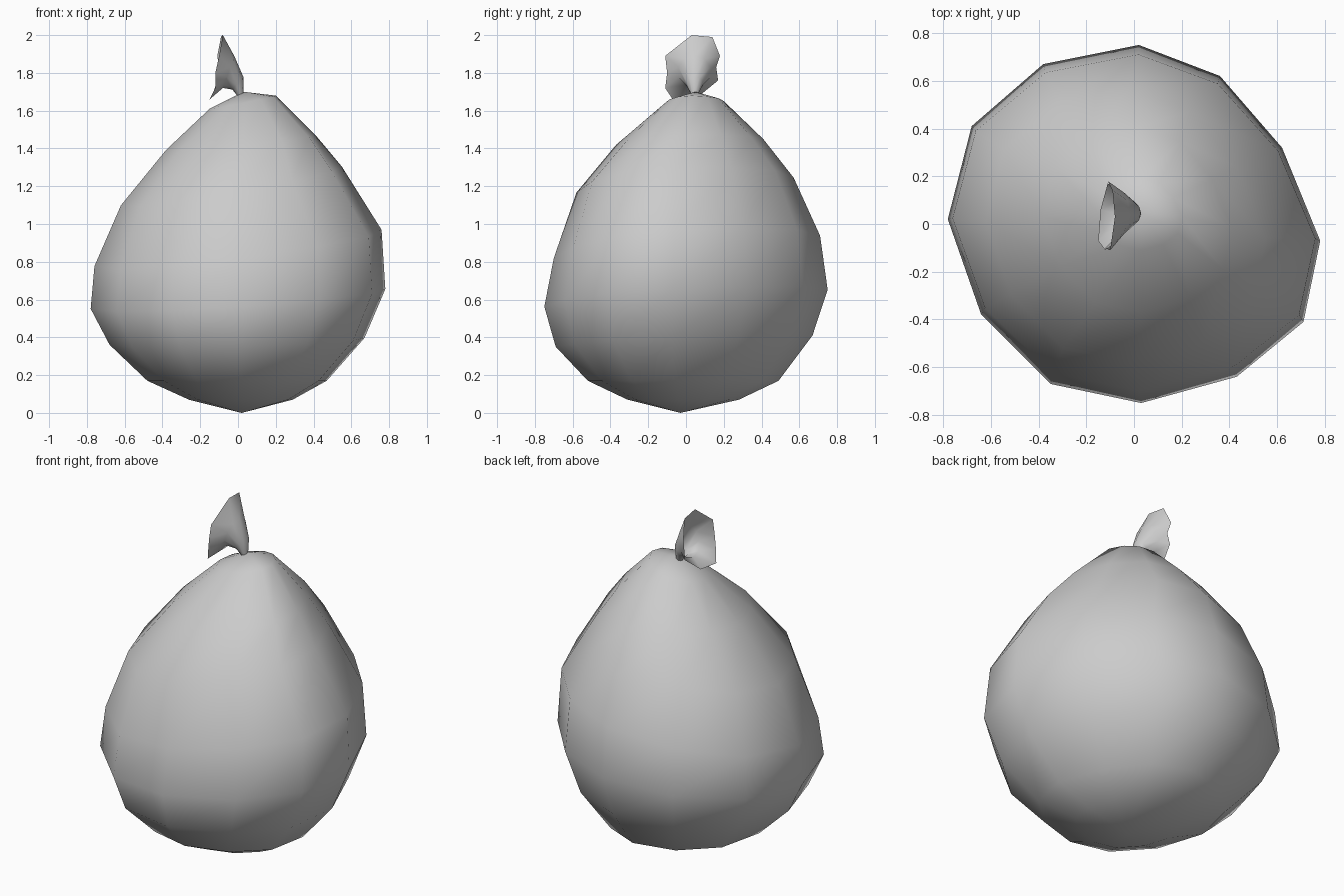
import bpy, bmesh
from math import cos, sin, tau

if "Cube" in bpy.data.objects:
    bpy.data.objects.remove(bpy.data.objects["Cube"])


def skin(name, rings, start=None, end=None):
    """Bridge equal-sized point rings, optionally closing each end on a pole."""
    bm = bmesh.new()
    loops = [[bm.verts.new(p) for p in ring] for ring in rings]
    n = len(loops[0])
    for lo, hi in zip(loops, loops[1:]):
        for i in range(n):
            j = (i + 1) % n
            bm.faces.new((lo[i], lo[j], hi[j], hi[i]))
    for pole, loop in ((start, loops[0]), (end, loops[-1])):
        if pole:
            v = bm.verts.new(pole)
            for i in range(n):
                bm.faces.new((v, loop[i], loop[(i + 1) % n]))
    bmesh.ops.recalc_face_normals(bm, faces=bm.faces)
    for f in bm.faces:
        f.smooth = True
    mesh = bpy.data.meshes.new(name)
    bm.to_mesh(mesh)
    bm.free()
    obj = bpy.data.objects.new(name, mesh)
    bpy.context.collection.objects.link(obj)
    return obj


# Sack body: twelve-sided outline, scaled and tilted per ring
outline = [(.78, -.07), (.62, .32), (.36, .62), (.02, .75), (-.38, .67), (-.68, .41),
           (-.78, .02), (-.64, -.38), (-.35, -.67), (.03, -.75), (.43, -.64), (.71, -.41)]
# x left, x right, z left, z right, y front, y back, z front, z back
sections = [
    (-.26, .29, .07, .07, -.31, .28, .07, .07),
    (-.48, .47, .17, .17, -.52, .49, .17, .17),
    (-.68, .67, .38, .42, -.69, .67, .33, .39),
    (-.78, .78, .59, .70, -.75, .75, .52, .61),
    (-.76, .76, .82, 1.02, -.70, .71, .77, .89),
    (-.62, .55, 1.14, 1.35, -.58, .57, 1.12, 1.20),
    (-.38, .41, 1.41, 1.49, -.37, .41, 1.40, 1.43),
    (-.15, .20, 1.61, 1.68, -.11, .20, 1.64, 1.65),
]
rings = []
for xl, xr, zl, zr, yf, yb, zf, zb in sections:
    ring = []
    for px, py in outline:
        u, v = px / .78, py / .75
        z = (zl + zr + zf + zb) / 4 + u * (zr - zl) / 2 + v * (zb - zf) / 2
        ring.append(((xl + xr) / 2 + u * (xr - xl) / 2,
                     (yf + yb) / 2 + v * (yb - yf) / 2, z))
    rings.append(ring)
skin("sack_body", rings, start=(.02, -.03, 0), end=(.03, .05, 1.70))

# Gathered neck: flares from the tie and bends over to the left
neck = []
for (tx, tz), (bx, bz), ry in (((.03, 1.695), (-.005, 1.68), .02),
                               ((.028, 1.78), (-.03, 1.712), .045),
                               ((-.02, 1.89), (-.08, 1.72), .09)):
    neck.append([((tx + bx) / 2 + cos(i * tau / 10) * (tx - bx) / 2,
                  .045 + sin(i * tau / 10) * ry,
                  (tz + bz) / 2 + cos(i * tau / 10) * (tz - bz) / 2) for i in range(10)])
# Ragged open rim
neck.append([(-.08, .03, 2.0), (-.09, .14, 1.99), (-.11, .18, 1.89), (-.10, .16, 1.83),
             (-.11, .17, 1.76), (-.14, .06, 1.67), (-.15, -.07, 1.66),
             (-.12, -.11, 1.72), (-.12, -.10, 1.80), (-.10, -.11, 1.89)])
skin("tied_neck", neck)
